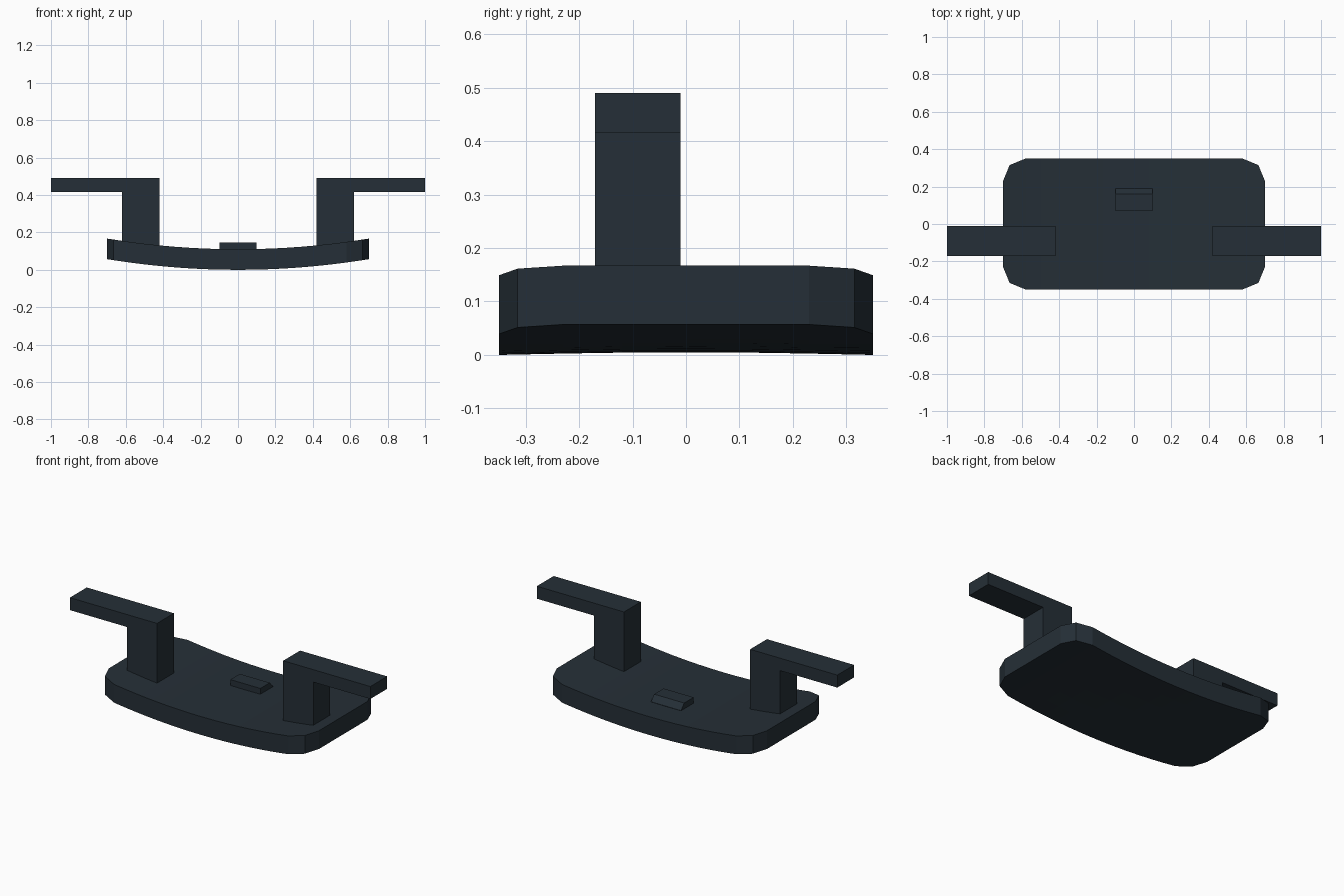
import bpy, bmesh

if "Cube" in bpy.data.objects:
    bpy.data.objects.remove(bpy.data.objects["Cube"])

mat = bpy.data.materials.new("dark slate")
mat.diffuse_color = (0.0185, 0.0285, 0.038, 1)
mat.use_nodes = True
mat.node_tree.nodes["Principled BSDF"].inputs["Base Color"].default_value = mat.diffuse_color


def finish(bm, name):
    bmesh.ops.recalc_face_normals(bm, faces=bm.faces)
    me = bpy.data.meshes.new(name)
    bm.to_mesh(me)
    bm.free()
    me.materials.append(mat)
    ob = bpy.data.objects.new(name, me)
    bpy.context.collection.objects.link(ob)
    return ob


def prism(bm, points, offset):
    face = bm.faces.new([bm.verts.new(p) for p in points])
    ext = bmesh.ops.extrude_face_region(bm, geom=[face])
    verts = [g for g in ext["geom"] if isinstance(g, bmesh.types.BMVert)]
    bmesh.ops.translate(bm, verts=verts, vec=offset)


# Curved base plate: clipped-corner outline, cut into strips and bent upward
bm = bmesh.new()
corner = [(0.70, 0.23), (0.665, 0.315), (0.58, 0.35)]
outline = (corner + [(-x, y) for x, y in reversed(corner)]
           + [(-x, -y) for x, y in corner]
           + [(x, -y) for x, y in reversed(corner)])
prism(bm, [(x, y, 0) for x, y in outline], (0, 0, 0.11))


def cut(co, no):
    bmesh.ops.bisect_plane(bm, geom=bm.verts[:] + bm.edges[:] + bm.faces[:],
                           plane_co=co, plane_no=no)


for i in range(-7, 8):
    cut((i * 0.0829, 0, 0), (1, 0, 0))
for y in (-0.23, -0.12, 0, 0.12, 0.23):
    cut((0, y, 0), (0, 1, 0))
for v in bm.verts:
    x, y = v.co.x, v.co.y
    # very shallow hollow in the underside
    if v.co.z < 0.05:
        v.co.z += 0.005 * max(0, 1 - (x / 0.6) ** 2 - (y / 0.33) ** 2)
    v.co.z += 0.057 * (x / 0.7) ** 2
finish(bm, "curved_base_plate")

# L-shaped side arms
for side, name in ((-1, "left_arm"), (1, "right_arm")):
    bm = bmesh.new()
    profile = [(0.42, 0.10), (0.62, 0.10), (0.62, 0.415),
               (1.0, 0.415), (1.0, 0.49), (0.42, 0.49)]
    prism(bm, [(side * x, -0.17, z) for x, z in profile], (0, 0.16, 0))
    finish(bm, name)

# Small wedge-backed catch on the plate
bm = bmesh.new()
prism(bm, [(-0.1, 0.07, 0.10), (-0.1, 0.19, 0.10), (-0.1, 0.19, 0.112),
           (-0.1, 0.16, 0.146), (-0.1, 0.07, 0.146)], (0.2, 0, 0))
finish(bm, "small_catch")
